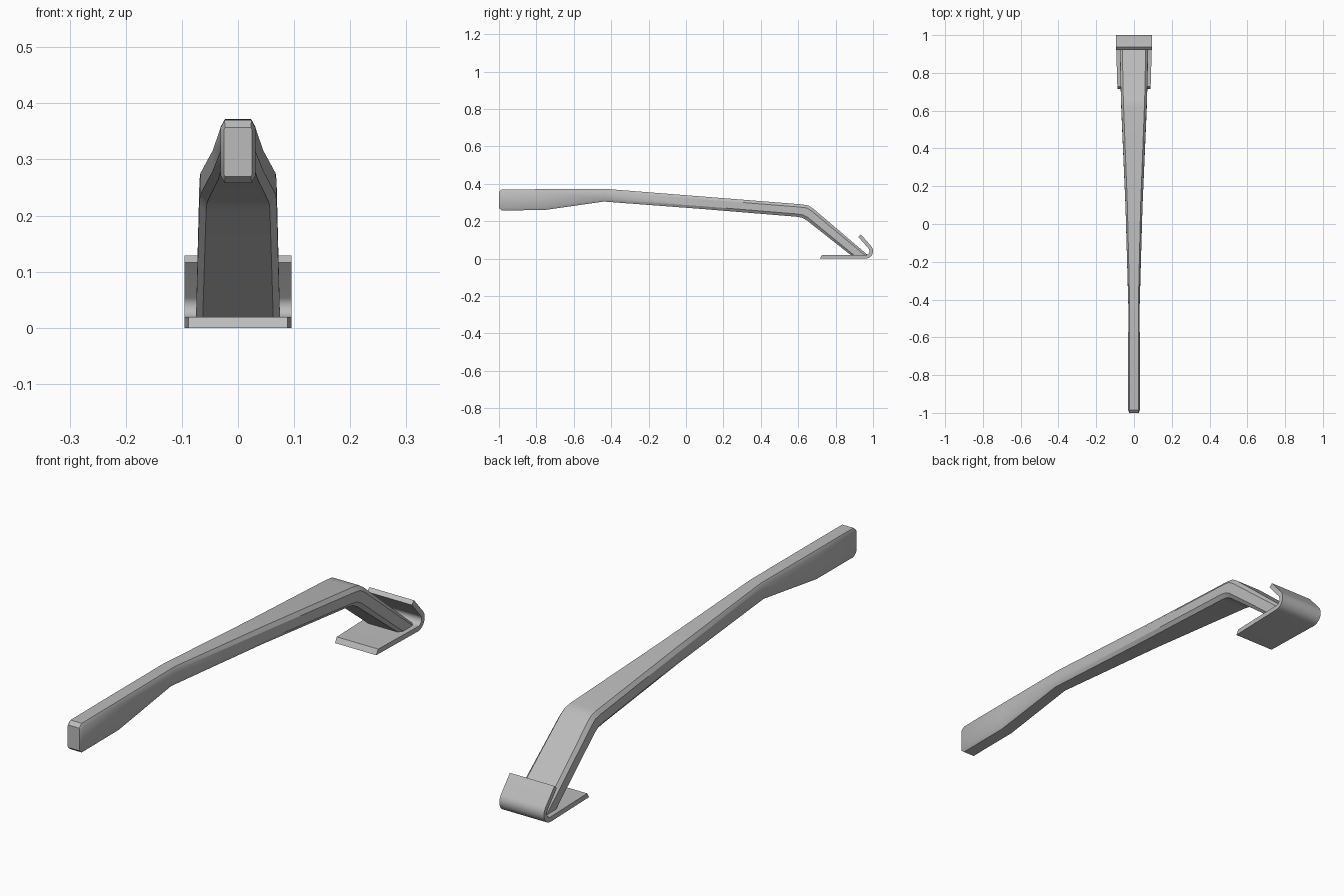
import bpy, math
from mathutils import Vector

if "Cube" in bpy.data.objects:
    bpy.data.objects.remove(bpy.data.objects["Cube"])

GREY = (0.5, 0.5, 0.5, 1)
metal = bpy.data.materials.new("grey metal")
metal.use_nodes = True
metal.diffuse_color = GREY
metal.node_tree.nodes["Principled BSDF"].inputs["Base Color"].default_value = GREY


def loft(name, rings):
    """Skin a list of equal-sized closed rings and cap both ends."""
    n = len(rings[0])
    verts = [p for ring in rings for p in ring]
    faces = [(a + i, a + (i + 1) % n, a + n + (i + 1) % n, a + n + i)
             for a in range(0, n * (len(rings) - 1), n) for i in range(n)]
    faces += [tuple(reversed(range(n))), tuple(range(len(verts) - n, len(verts)))]
    mesh = bpy.data.meshes.new(name)
    mesh.from_pydata(verts, [], faces)
    mesh.materials.append(metal)
    obj = bpy.data.objects.new(name, mesh)
    bpy.context.collection.objects.link(obj)
    bpy.ops.object.select_all(action='DESELECT')
    obj.select_set(True)
    bpy.context.view_layer.objects.active = obj
    bpy.ops.object.mode_set(mode='EDIT')
    bpy.ops.mesh.select_all(action='SELECT')
    bpy.ops.mesh.normals_make_consistent(inside=False)
    bpy.ops.object.mode_set(mode='OBJECT')
    bpy.ops.object.shade_smooth_by_angle(angle=math.radians(30))
    return obj


def section(top, bottom, half, cx, cz):
    """Chamfered rectangle between a top and a bottom point in the side plane."""
    top, bottom = Vector((0, *top)), Vector((0, *bottom))
    down = (bottom - top).normalized() * cz
    side = [(half - cx, top), (half, top + down),
            (half, bottom - down), (half - cx, bottom)]
    right = [Vector((x, p.y, p.z)) for x, p in side]
    left = [Vector((-x, p.y, p.z)) for x, p in reversed(side)]
    return right + left


# Handle: grip, tapering shaft, rounded bend and arm down to the blade
stations = [
    ((-1.0, .357), (-1.0, .270), .025, .002, .003),
    ((-.985, .370), (-.985, .258), .031, .007, .013),
    ((-.76, .371), (-.76, .259), .031, .007, .013),
    ((-.42, .372), (-.44, .305), .030, .007, .013),
    ((.10, .331), (.09, .265), .045, .010, .015),
    ((.62, .290), (.59, .224), .067, .012, .016),
    ((.655, .284), (.62, .219), .068, .012, .016),
    ((.682, .266), (.645, .205), .069, .012, .016),
    ((.98, .012), (.89, .012), .075, .012, .016),
]
loft("handle", [section(*s) for s in stations])

# Blade: flat plate that curls up and back at the rear
CENTRE_Y, CENTRE_Z, RADIUS, THICK = .96, .04, .04, .019
LIP_ANGLE = math.radians(41)


def blade_point(angle, radius, along=0):
    return (CENTRE_Y + radius * math.cos(angle) - along * math.sin(angle),
            CENTRE_Z + radius * math.sin(angle) + along * math.cos(angle))


def blade_ring(outer, inner):
    ring = []
    for (y, z), sign in ((outer, -1), (outer, 1), (inner, 1), (inner, -1)):
        half = .088 + .007 * min(1, (y - .72) / .2)
        ring.append((sign * half, y, z))
    return ring


rings = [blade_ring((.715, 0), (.727, THICK))]
STEPS = 12
for i in range(STEPS + 1):
    a = -math.pi / 2 + (LIP_ANGLE + math.pi / 2) * i / STEPS
    rings.append(blade_ring(blade_point(a, RADIUS), blade_point(a, RADIUS - THICK)))
rings.append(blade_ring(blade_point(LIP_ANGLE, RADIUS, .083),
                        blade_point(LIP_ANGLE, RADIUS - THICK, .083)))
loft("blade", rings)
